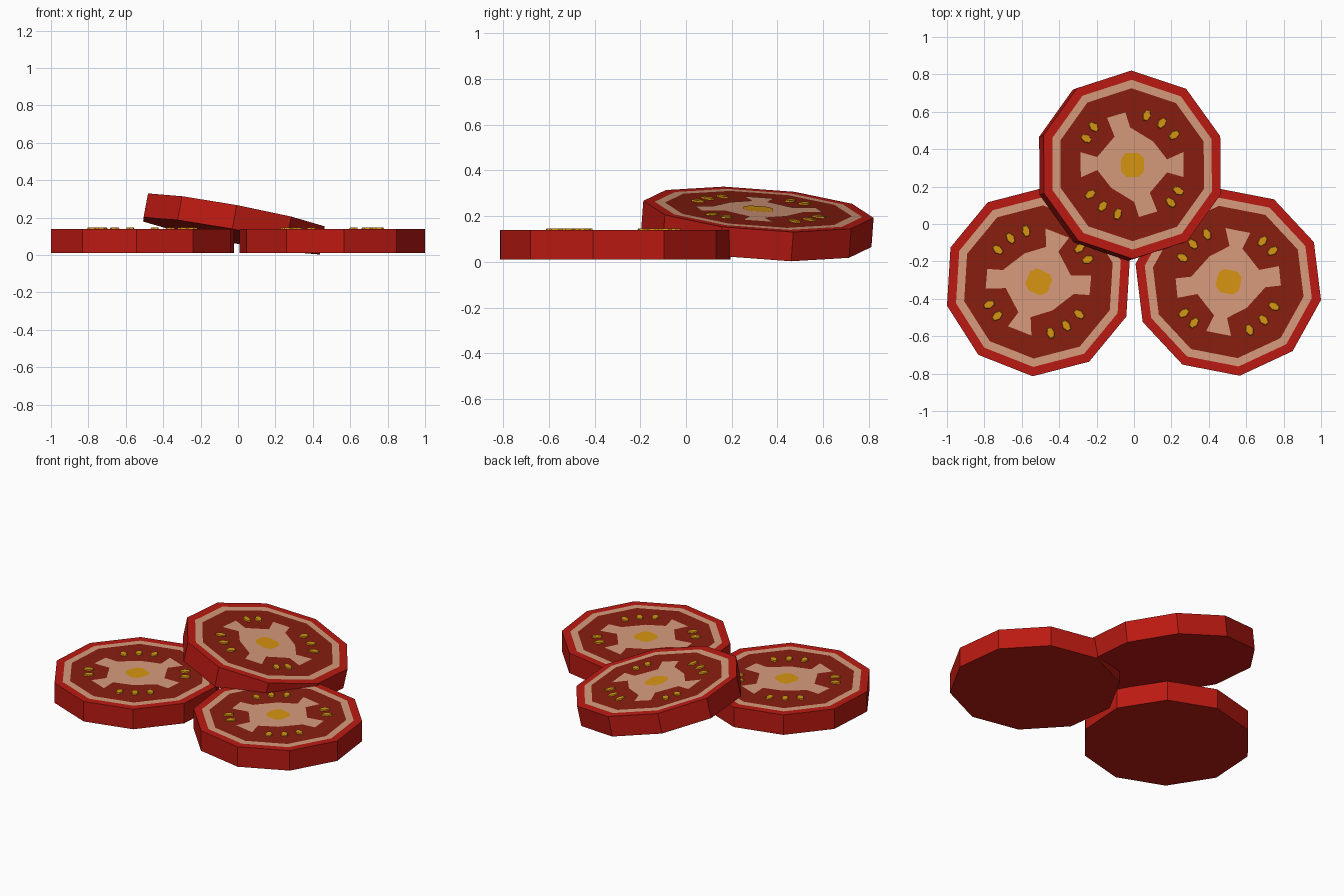
import bpy, bmesh, math
from mathutils import Matrix, Vector

if "Cube" in bpy.data.objects:
    bpy.data.objects.remove(bpy.data.objects["Cube"])

R, THICK, SIDES = 0.505, 0.13, 10


def material(name, rgb):
    m = bpy.data.materials.new(name)
    m.diffuse_color = (*rgb, 1)
    m.use_nodes = True
    m.node_tree.nodes["Principled BSDF"].inputs["Base Color"].default_value = m.diffuse_color
    return m


SKIN = material("skin_red", (0.50, 0.010, 0.006))
PITH = material("pith_pale", (0.68, 0.33, 0.20))
FLESH = material("flesh_dark_red", (0.25, 0.013, 0.005))
SEED = material("seed_yellow", (0.68, 0.30, 0.006))

# Half of the core outline; the other half is its 180 degree rotation
HALF_CORE = [(-0.035, 0.28), (-0.01, 0.20), (0.115, 0.125), (0.19, 0.03),
             (0.28, 0.07), (0.28, -0.065), (0.19, -0.04), (0.095, -0.15),
             (0.135, -0.25)]
CORE = HALF_CORE + [(-x, -y) for x, y in HALF_CORE]
# Soft square in the middle
HEART = [(0.065, 0.035), (0.035, 0.062), (-0.035, 0.062), (-0.062, 0.03),
         (-0.062, -0.035), (-0.035, -0.065), (0.035, -0.065), (0.062, -0.04)]
# Seed positions, angle and radius, for half a slice
SEEDS = [(73, 0.277), (54, 0.277), (35, 0.28), (136, 0.29), (151, 0.285)]


def finish(bm, name, mats, matrix):
    mesh = bpy.data.meshes.new(name)
    bm.to_mesh(mesh)
    bm.free()
    for m in mats:
        mesh.materials.append(m)
    ob = bpy.data.objects.new(name, mesh)
    bpy.context.collection.objects.link(ob)
    ob.matrix_world = matrix
    return ob


def ring(bm, radius, z):
    return [bm.verts.new((radius * math.cos(a), radius * math.sin(a), z))
            for a in (math.radians(90 + 360 / SIDES * i) for i in range(SIDES))]


def body(name, matrix):
    # Decagon disc: skin wall and rim, pale ring, dark flesh
    bm = bmesh.new()
    loops = [ring(bm, R, -THICK), ring(bm, R, 0), ring(bm, 0.455, 0), ring(bm, 0.41, 0)]
    bm.faces.new(loops[0][::-1])
    for (low, high), slot in zip(zip(loops, loops[1:]), (0, 0, 1)):
        for i in range(SIDES):
            j = (i + 1) % SIDES
            bm.faces.new((low[i], low[j], high[j], high[i])).material_index = slot
    bm.faces.new(loops[-1]).material_index = 2
    finish(bm, name, (SKIN, PITH, FLESH), matrix)


def inlay(name, outline, z, mat, matrix):
    # Thin flat marking on the cut surface
    bm = bmesh.new()
    face = bm.faces.new([bm.verts.new((x, y, z)) for x, y in outline])
    face.normal_update()
    if face.normal.z < 0:
        face.normal_flip()
    bmesh.ops.triangulate(bm, faces=bm.faces[:])
    finish(bm, name, (mat,), matrix)


def seeds(name, matrix):
    # Low six-sided raised seeds
    bm = bmesh.new()
    for half in (0, 180):
        for angle, dist in SEEDS:
            place = (Matrix.Rotation(math.radians(angle + half), 4, 'Z')
                     @ Matrix.Translation((dist, 0, 0.002))
                     @ Matrix.Diagonal((0.036, 0.023, 1, 1)))
            bmesh.ops.create_cone(bm, cap_ends=True, segments=6, radius1=1,
                                  radius2=0.85, depth=0.010, matrix=place)
    finish(bm, name, (SEED,), matrix)


def tomato_slice(name, centre, spin, normal=(0, 0, 1)):
    # centre is the middle of the upper cut surface
    tilt = Vector((0, 0, 1)).rotation_difference(Vector(normal)).to_matrix().to_4x4()
    m = Matrix.Translation(centre) @ tilt @ Matrix.Rotation(math.radians(spin), 4, 'Z')
    body(name + "_slice", m)
    inlay(name + "_core", CORE, 0.0015, PITH, m)
    inlay(name + "_core_centre", HEART, 0.003, SEED, m)
    seeds(name + "_seeds", m)


# Two slices lying flat, a third leaning on them
tomato_slice("left", (-0.511, -0.31, 0.14), 68.5)
tomato_slice("right", (0.504, -0.31, 0.14), 79)
tomato_slice("leaning", (-0.01, 0.317, 0.23), 0, (0.187, 0.075, 1))
